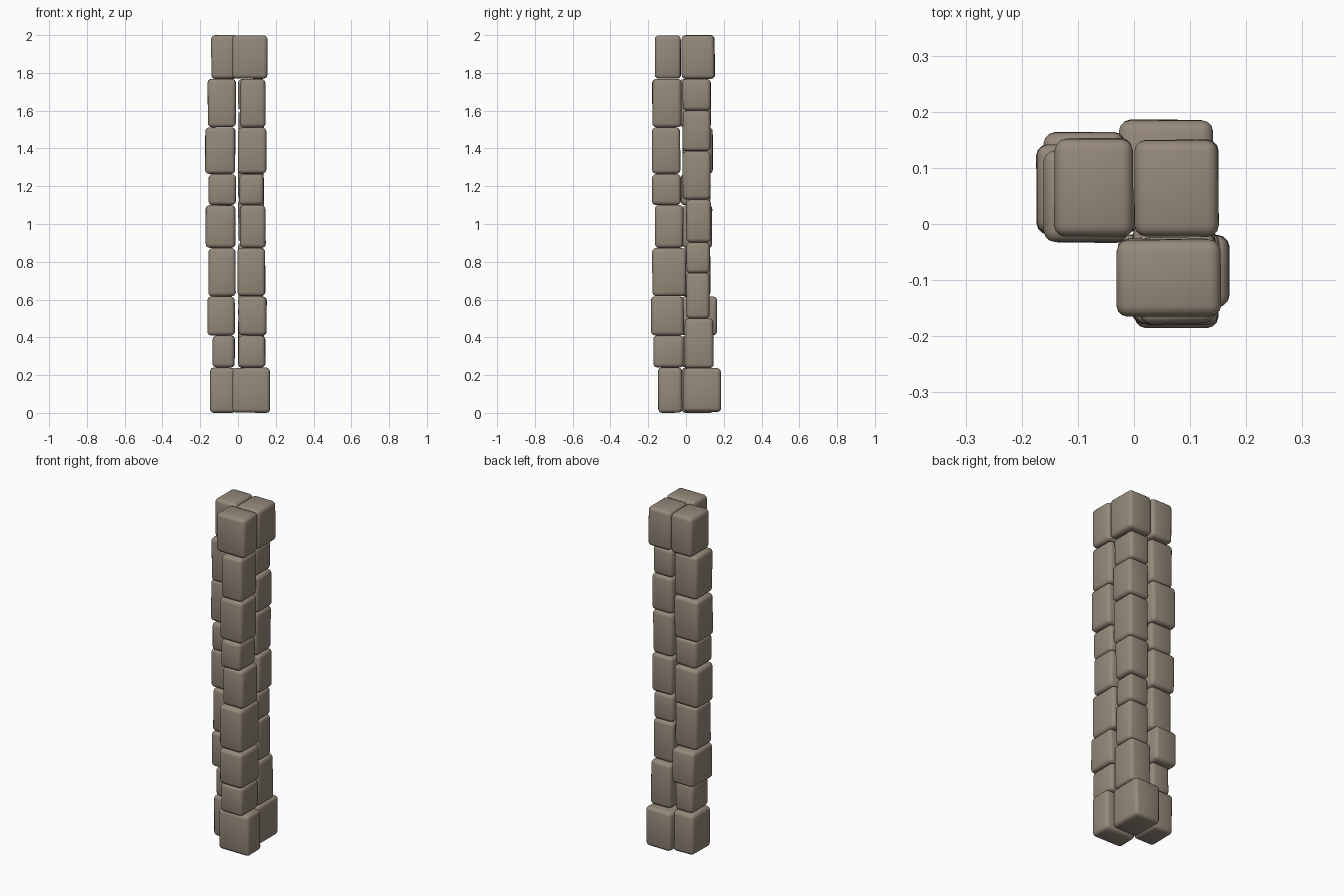
import bpy, bmesh, math, random
from mathutils import Vector

if "Cube" in bpy.data.objects:
    bpy.data.objects.remove(bpy.data.objects["Cube"])

random.seed(4)
stone_mat = bpy.data.materials.new("warm grey stone")
stone_mat.diffuse_color = (0.30, 0.25, 0.195, 1)
stone_mat.use_nodes = True
stone_mat.node_tree.nodes["Principled BSDF"].inputs["Base Color"].default_value = stone_mat.diffuse_color


def stone(name, x0, x1, y0, y1, z0, z1, jitter=0.004):
    """One worn block: a box with slightly uneven, swollen sides and soft edges."""
    bm = bmesh.new()
    bmesh.ops.create_cube(bm, size=1)
    size = Vector((x1 - x0, y1 - y0, z1 - z0))
    mid = Vector((x0 + x1, y0 + y1, z0 + z1)) / 2
    for v in bm.verts:
        wobble = Vector((random.uniform(0, jitter) for _ in range(3)))
        wobble.z *= 0.5
        v.co = Vector((math.copysign(s / 2 - w, c) for s, w, c in zip(size, wobble, v.co))) + mid
    bmesh.ops.bevel(bm, geom=bm.edges[:], offset=0.019, offset_type='OFFSET',
                    segments=3, profile=0.5, affect='EDGES')
    # pull the corners in a little so that the faces look domed
    for v in bm.verts:
        d = v.co - mid
        u = [abs(2 * d[i] / size[i]) for i in range(3)]
        for i in range(3):
            others = [u[j] ** 2 for j in range(3) if j != i]
            d[i] *= 1 - 0.025 * sum(others)
        v.co = mid + d * 1.03
        v.co.z = min(max(v.co.z, z0), z1)
    me = bpy.data.meshes.new(name)
    bm.to_mesh(me)
    bm.free()
    for p in me.polygons:
        p.use_smooth = True
    me.materials.append(stone_mat)
    bpy.context.collection.objects.link(bpy.data.objects.new(name, me))


# course heights shared by the left and front columns, and those of the back column
LEVELS = [0, .24, .41, .617, .873, 1.10, 1.265, 1.512, 1.768, 2.0]
BACK_LEVELS = [.005, .237, .5, .74, .903, 1.13, 1.385, 1.6, 1.768, 2.0]

# per course: x0, x1, y0, y1
LEFT = [(-.15, -.01, -.025, .15), (-.137, -.015, -.025, .135), (-.163, -.015, -.03, .165),
        (-.158, -.01, -.025, .13), (-.172, -.012, -.02, .14), (-.157, -.01, -.03, .13),
        (-.176, -.012, -.02, .145), (-.162, -.008, -.035, .135), (-.143, 0, -.025, .155)]
FRONT = [(-.03, .172, -.15, -.018), (0, .147, -.175, -.01), (0, .153, -.186, -.01),
         (-.005, .147, -.181, .003), (.008, .148, -.167, -.012), (.005, .137, -.181, -.028),
         (-.003, .152, -.181, -.028), (.008, .148, -.18, -.022), (-.032, .157, -.168, -.025)]
BACK = [(-.028, .142, -.015, .188), (0, .14, -.01, .147), (0, .135, 0, .127),
        (0, .13, 0, .127), (0, .14, 0, .135), (0, .135, -.02, .132),
        (0, .14, -.02, .132), (0, .13, -.02, .132), (0, .152, -.025, .153)]

for label, column, levels in (("left", LEFT, LEVELS), ("front", FRONT, LEVELS),
                              ("back", BACK, BACK_LEVELS)):
    for i, box in enumerate(column):
        stone(f"{label}_stone_{i + 1}", *box, levels[i], levels[i + 1])
